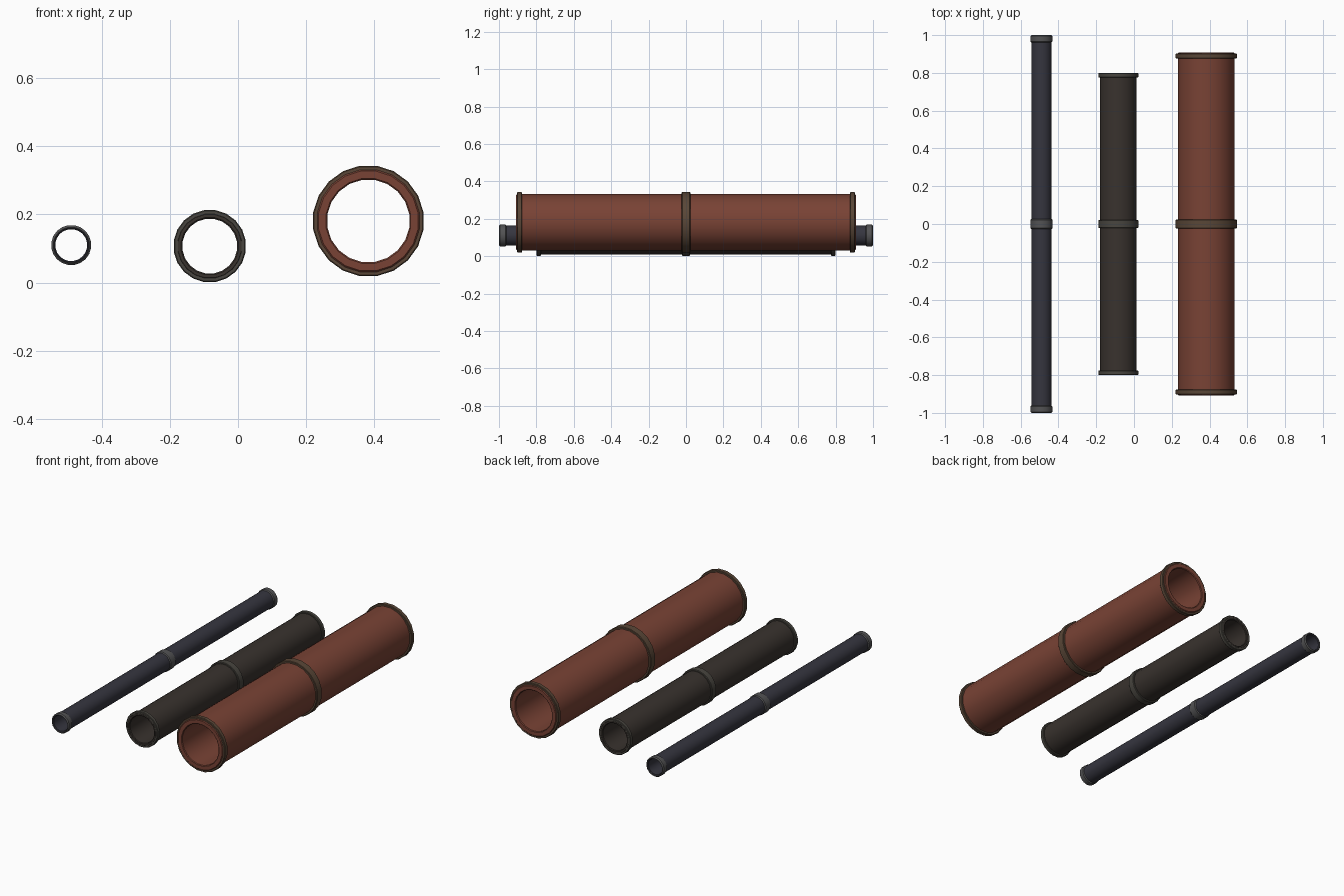
import bpy, math

if "Cube" in bpy.data.objects:
    bpy.data.objects.remove(bpy.data.objects["Cube"])

SIDES = 20


def material(name, rgb):
    m = bpy.data.materials.new(name)
    m.diffuse_color = (*rgb, 1)
    m.use_nodes = True
    m.node_tree.nodes["Principled BSDF"].inputs["Base Color"].default_value = m.diffuse_color
    return m


def lathe(name, profile, x, z, mat):
    """Revolve a closed (radius, y) profile around a pipe axis along y."""
    n = len(profile)
    verts, faces = [], []
    for i in range(SIDES):
        a = 2 * math.pi * (i + 0.5) / SIDES
        verts += [(r * math.sin(a), y, r * math.cos(a)) for r, y in profile]
    for i in range(SIDES):
        j = (i + 1) % SIDES
        for k in range(n):
            l = (k + 1) % n
            faces.append((i * n + k, i * n + l, j * n + l, j * n + k))
    me = bpy.data.meshes.new(name)
    me.from_pydata(verts, [], faces)
    me.materials.append(mat)
    ob = bpy.data.objects.new(name, me)
    ob.location = (x, 0, z)
    bpy.context.collection.objects.link(ob)
    bpy.context.view_layer.objects.active = ob
    ob.select_set(True)
    bpy.ops.object.mode_set(mode='EDIT')
    bpy.ops.mesh.select_all(action='SELECT')
    bpy.ops.mesh.normals_make_consistent(inside=False)
    bpy.ops.object.mode_set(mode='OBJECT')
    bpy.ops.object.shade_smooth_by_angle(angle=math.radians(30))
    ob.select_set(False)


def pipe(name, x, z, half, r_in, r_out, mat):
    c = 0.004  # small chamfer on the rims
    lathe(name, [(r_in + c, -half), (r_out - c, -half), (r_out, -half + c),
                 (r_out, half - c), (r_out - c, half), (r_in + c, half),
                 (r_in, half - c), (r_in, -half + c)], x, z, mat)


def collar(name, x, z, y, width, r_in, r, c, mat):
    h = width / 2
    lathe(name, [(r_in, y - h), (r - c, y - h), (r, y - h + c),
                 (r, y + h - c), (r - c, y + h), (r_in, y + h)], x, z, mat)


steel = material("blue_steel", (0.036, 0.036, 0.05))
iron = material("dark_iron", (0.04, 0.032, 0.027))
rust = material("rust", (0.19, 0.055, 0.035))
grey = material("collar_grey", (0.085, 0.085, 0.088))
olive = material("collar_olive", (0.065, 0.06, 0.05))
brown = material("collar_brown", (0.10, 0.062, 0.038))

# name, x, z, half length, inner r, outer r, collar r, end centre, end width, mid width, chamfer
PIPES = [
    ("small_pipe", -0.49, 0.11, 0.995, 0.047, 0.054, 0.059, 0.98, 0.04, 0.055, 0.006, steel, grey),
    ("medium_pipe", -0.083, 0.107, 0.80, 0.081, 0.098, 0.107, 0.788, 0.024, 0.042, 0.003, iron, olive),
    ("large_pipe", 0.383, 0.181, 0.908, 0.122, 0.152, 0.164, 0.89, 0.026, 0.046, 0.003, rust, brown),
]
for name, x, z, half, ri, ro, rc, ye, we, wm, c, body, band in PIPES:
    pipe(name, x, z, half, ri, ro, body)
    for tag, y, w in (("front", -ye, we), ("middle", 0, wm), ("back", ye, we)):
        collar(f"{name}_{tag}_collar", x, z, y, w, ro - 0.003, rc, c, band)
